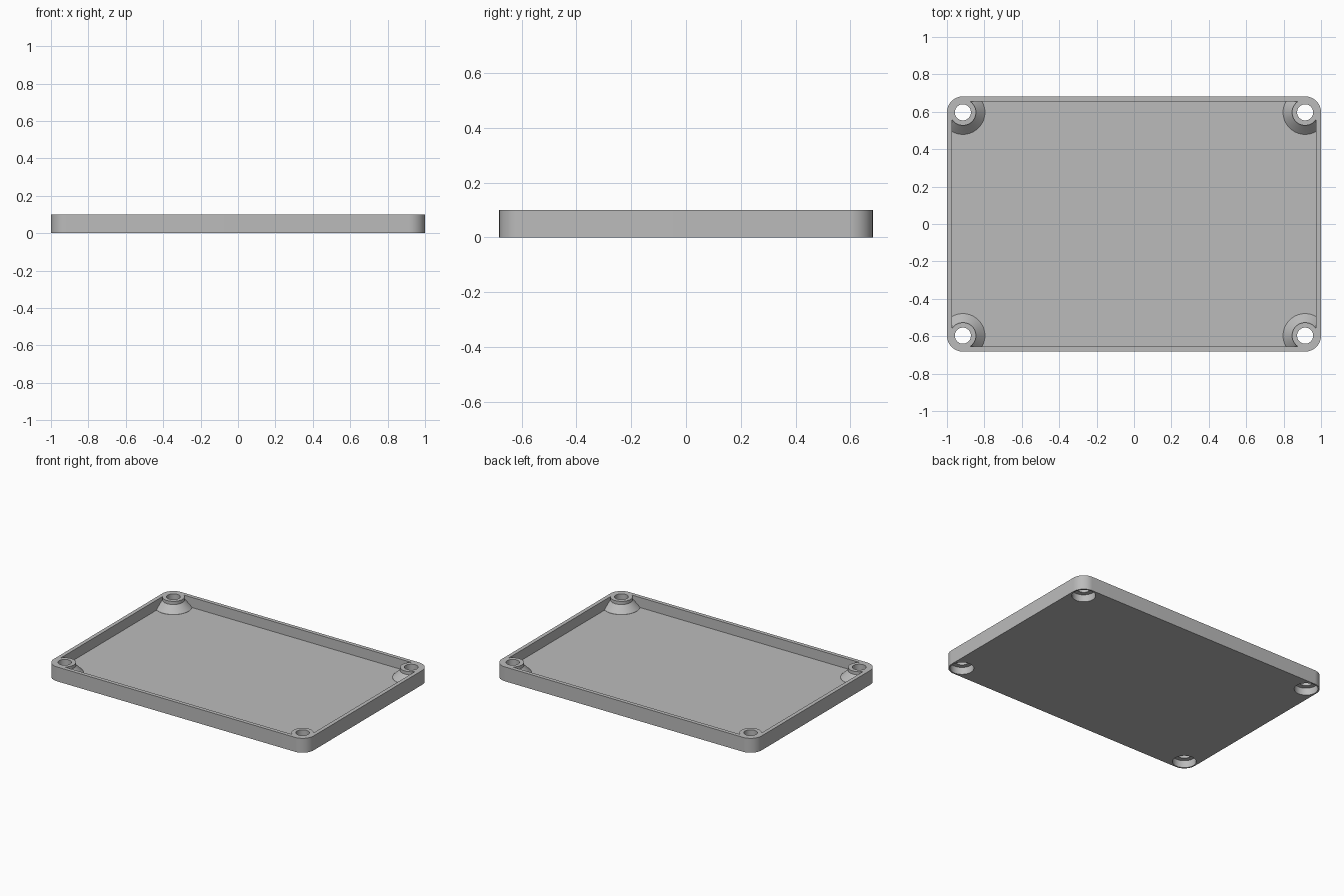
import bpy, bmesh, math

if "Cube" in bpy.data.objects:
    bpy.data.objects.remove(bpy.data.objects["Cube"])

HX, HY, H = 1.0, 0.682, 0.1       # half length, half width, height
R, WALL, FLOOR = 0.085, 0.027, 0.03
CORNERS = [(sx * (HX - R), sy * (HY - R)) for sx in (-1, 1) for sy in (-1, 1)]

grey = bpy.data.materials.new("grey plastic")
grey.diffuse_color = (0.5, 0.5, 0.5, 1)
grey.use_nodes = True
grey.node_tree.nodes["Principled BSDF"].inputs["Base Color"].default_value = grey.diffuse_color


def to_object(name, bm):
    bmesh.ops.recalc_face_normals(bm, faces=bm.faces)
    mesh = bpy.data.meshes.new(name)
    bm.to_mesh(mesh)
    bm.free()
    mesh.materials.append(grey)
    ob = bpy.data.objects.new(name, mesh)
    bpy.context.collection.objects.link(ob)
    return ob


def rounded_block(name, hx, hy, r, z0, z1, steps=16):
    bm = bmesh.new()
    verts = []
    for q, (sx, sy) in enumerate([(1, 1), (-1, 1), (-1, -1), (1, -1)]):
        for i in range(steps + 1):
            a = (q + i / steps) * math.pi / 2
            verts.append(bm.verts.new((sx * (hx - r) + r * math.cos(a),
                                       sy * (hy - r) + r * math.sin(a), z0)))
    face = bm.faces.new(verts)
    top = bmesh.ops.extrude_face_region(bm, geom=[face])["geom"]
    bmesh.ops.translate(bm, vec=(0, 0, z1 - z0),
                        verts=[g for g in top if isinstance(g, bmesh.types.BMVert)])
    return to_object(name, bm)


def turned(name, profile, n=64):
    """Closed turned solid, from (radius, height) pairs, at each corner."""
    bm = bmesh.new()
    for cx, cy in CORNERS:
        rings = [[bm.verts.new((cx + r * math.cos(2 * math.pi * i / n),
                                cy + r * math.sin(2 * math.pi * i / n), z))
                  for i in range(n)] for r, z in profile]
        for a, b in zip(rings, rings[1:]):
            for i in range(n):
                j = (i + 1) % n
                bm.faces.new((a[i], a[j], b[j], b[i]))
        bm.faces.new(rings[0])
        bm.faces.new(rings[-1])
    return to_object(name, bm)


def subtract(ob, cutter):
    mod = ob.modifiers.new("cut", 'BOOLEAN')
    mod.operation, mod.solver, mod.object = 'DIFFERENCE', 'EXACT', cutter
    bpy.context.view_layer.objects.active = ob
    bpy.ops.object.modifier_apply(modifier=mod.name)
    bpy.data.objects.remove(cutter)


# Shallow cavity, leaving flared screw bosses in the corners
cavity = rounded_block("cavity", HX - WALL, HY - WALL, R - WALL, FLOOR, 0.15)
bosses = turned("bosses", [(0.118, 0.0), (0.118, FLOOR + 0.001),
                           (0.07, 0.078), (0.07, 0.2)])
subtract(cavity, bosses)

# Tray with stepped screw holes, wide below and narrow above
tray = rounded_block("tray", HX, HY, R, 0, H)
subtract(tray, cavity)
subtract(tray, turned("screw_holes", [(0.075, -0.05), (0.075, 0.05),
                                      (0.043, 0.05), (0.043, 0.2)]))

bpy.ops.object.select_all(action='DESELECT')
tray.select_set(True)
bpy.context.view_layer.objects.active = tray
bpy.ops.object.shade_smooth_by_angle(angle=math.radians(25))
